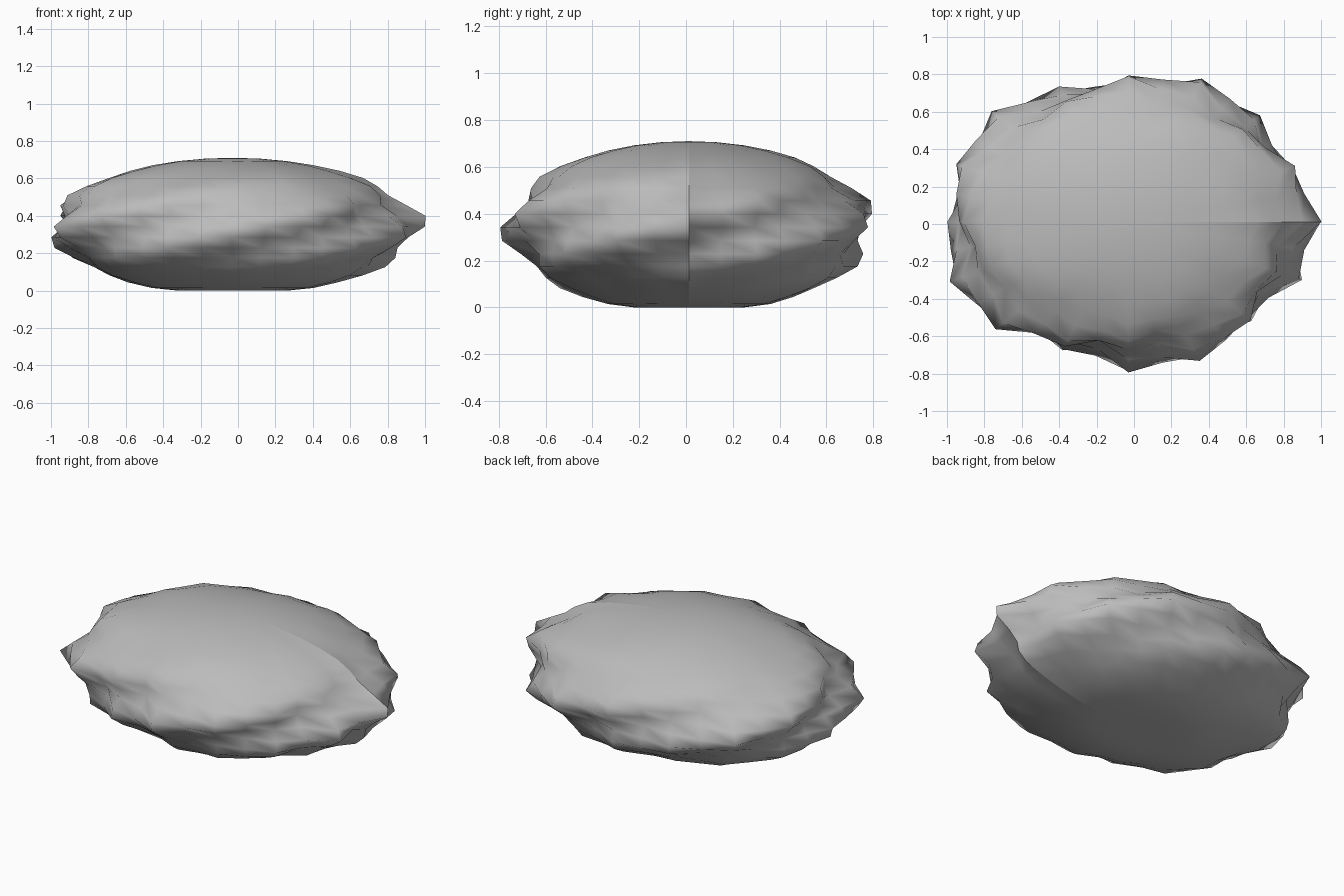
import bpy, bmesh
from math import asin, atan2, cos, pi, radians

cube = bpy.data.objects.get("Cube")
if cube:
    bpy.data.objects.remove(cube, do_unlink=True)

# Overall proportions
SEMI_X, SEMI_Y, SEMI_Z = 0.94, 0.76, 0.368
CENTRE_X, CENTRE_Y, CENTRE_Z = -0.03, 0.012, 0.342
SEGMENTS, RINGS = 32, 20

# Rim radius in percent, one value per segment counter-clockwise from +x
RIM = [110, 102, 103, 98, 106, 104, 109, 102, 103, 97, 103, 102,
       110, 104, 106, 100, 103, 103, 110, 104, 107, 95, 98, 96,
       106, 101, 106, 100, 99, 96, 107, 102]


def ledges(theta, phi):
    """Slanting ledges that wind round the stone and fade towards the poles."""
    wave = cos(5 * (theta + radians(90)) - 8 * (phi + radians(5)))
    return 1 + 0.068 * cos(phi) ** 2 * wave


def radius(theta, phi):
    """Ledges scaled so that the widest point of each segment meets the rim."""
    rim = RIM[round(theta / (2 * pi) * SEGMENTS) % SEGMENTS] / 100
    latitudes = [pi * (i / RINGS - 0.5) for i in range(RINGS + 1)]
    peak = max(cos(p) * ledges(theta, p) for p in latitudes)
    return 1 + cos(phi) * (rim * ledges(theta, phi) / peak - 1)


# Boulder: flattened sphere with displaced surface and flat base
bm = bmesh.new()
bmesh.ops.create_uvsphere(bm, u_segments=SEGMENTS, v_segments=RINGS, radius=1)

# Shading seam running down the +x side
for e in bm.edges:
    e.smooth = not all(abs(v.co.y) < 0.001 and v.co.x > -0.001 for v in e.verts)
for f in bm.faces:
    f.smooth = True

for v in bm.verts:
    theta = atan2(v.co.y, v.co.x)
    phi = asin(max(-1, min(1, v.co.z)))
    r = radius(theta, phi)
    v.co.x = CENTRE_X + SEMI_X * r * v.co.x
    v.co.y = CENTRE_Y + SEMI_Y * r * v.co.y
    v.co.z = max(0, CENTRE_Z + SEMI_Z * v.co.z)

mesh = bpy.data.meshes.new("boulder")
bm.to_mesh(mesh)
bm.free()
boulder = bpy.data.objects.new("boulder", mesh)
bpy.context.collection.objects.link(boulder)

# Stone colour
stone = bpy.data.materials.new("stone_grey")
stone.use_nodes = True
colour = (0.5, 0.5, 0.5, 1)
stone.diffuse_color = colour
stone.node_tree.nodes["Principled BSDF"].inputs["Base Color"].default_value = colour
mesh.materials.append(stone)
